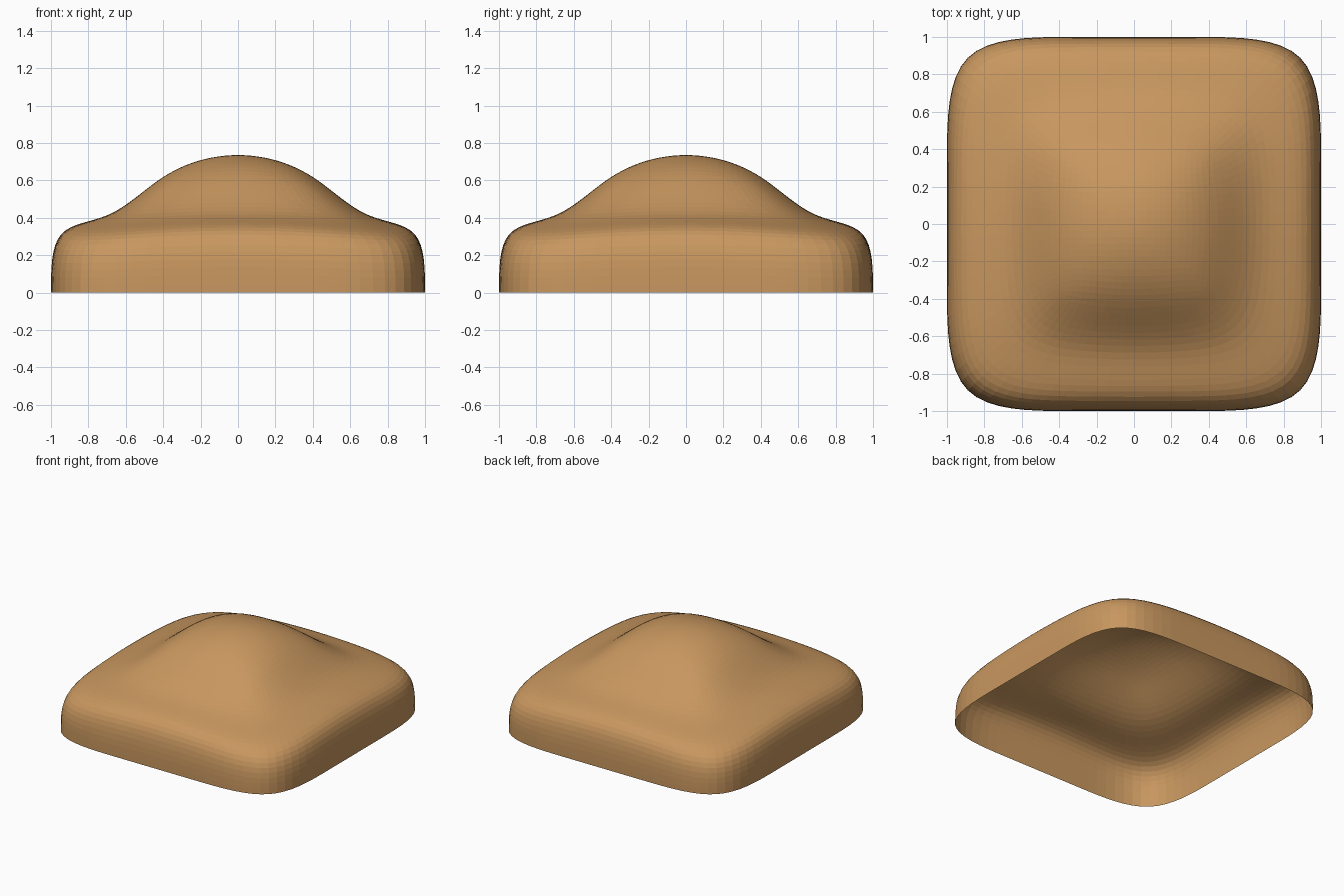
import bpy
import bmesh

cube = bpy.data.objects.get("Cube")
if cube:
    bpy.data.objects.remove(cube, do_unlink=True)

CROWN_SIZE, CROWN_RIM_Z, CROWN_TOP_Z = 0.42, 0.634, 0.744
# Half-width and height of each square loop below the crown
LOOPS = [(0.68, 0.377), (1, 0.374), (1, 0)]
# Scale and drop of the corners of the crown rim and of each loop
CORNERS = [(0.87, 0.024), (0.91, 0.017), (1, 0.07), (1, 0)]

tan = bpy.data.materials.new("warm_tan")
tan.use_nodes = True
tan.diffuse_color = (0.58, 0.31, 0.115, 1)
tan.node_tree.nodes["Principled BSDF"].inputs["Base Color"].default_value = tan.diffuse_color

# Crown: three by three patch with its middle face raised
bm = bmesh.new()
bmesh.ops.create_grid(bm, x_segments=3, y_segments=3, size=CROWN_SIZE)
for v in bm.verts:
    v.co.z = CROWN_RIM_Z if v.is_boundary else CROWN_TOP_Z
rings = [[v for v in bm.verts if v.is_boundary]]

# Slope, shoulder and side walls: the border grown loop by loop, open underneath
width = CROWN_SIZE
for next_width, height in LOOPS:
    border = [e for e in bm.edges if e.is_boundary]
    grown = bmesh.ops.extrude_edge_only(bm, edges=border)["geom"]
    ring = [v for v in grown if isinstance(v, bmesh.types.BMVert)]
    for v in ring:
        v.co.xy *= next_width / width
        v.co.z = height
    rings.append(ring)
    width = next_width

# Corners drawn in and lowered so the dome and shoulder round off
for ring, (scale, drop) in zip(rings, CORNERS):
    for v in ring:
        if abs(abs(v.co.x) - abs(v.co.y)) < 0.001:
            v.co.xy *= scale
            v.co.z -= drop

# Normals face outwards
bmesh.ops.recalc_face_normals(bm, faces=bm.faces)
bm.normal_update()
if max(bm.faces, key=lambda f: f.calc_center_median().z).normal.z < 0:
    bmesh.ops.reverse_faces(bm, faces=bm.faces)

mesh = bpy.data.meshes.new("domed_cover")
bm.to_mesh(mesh)
bm.free()
mesh.materials.append(tan)
cover = bpy.data.objects.new("domed_cover", mesh)
bpy.context.collection.objects.link(cover)

# Rounding of the whole shell
rounding = cover.modifiers.new("rounding", "SUBSURF")
rounding.levels = rounding.render_levels = 3
